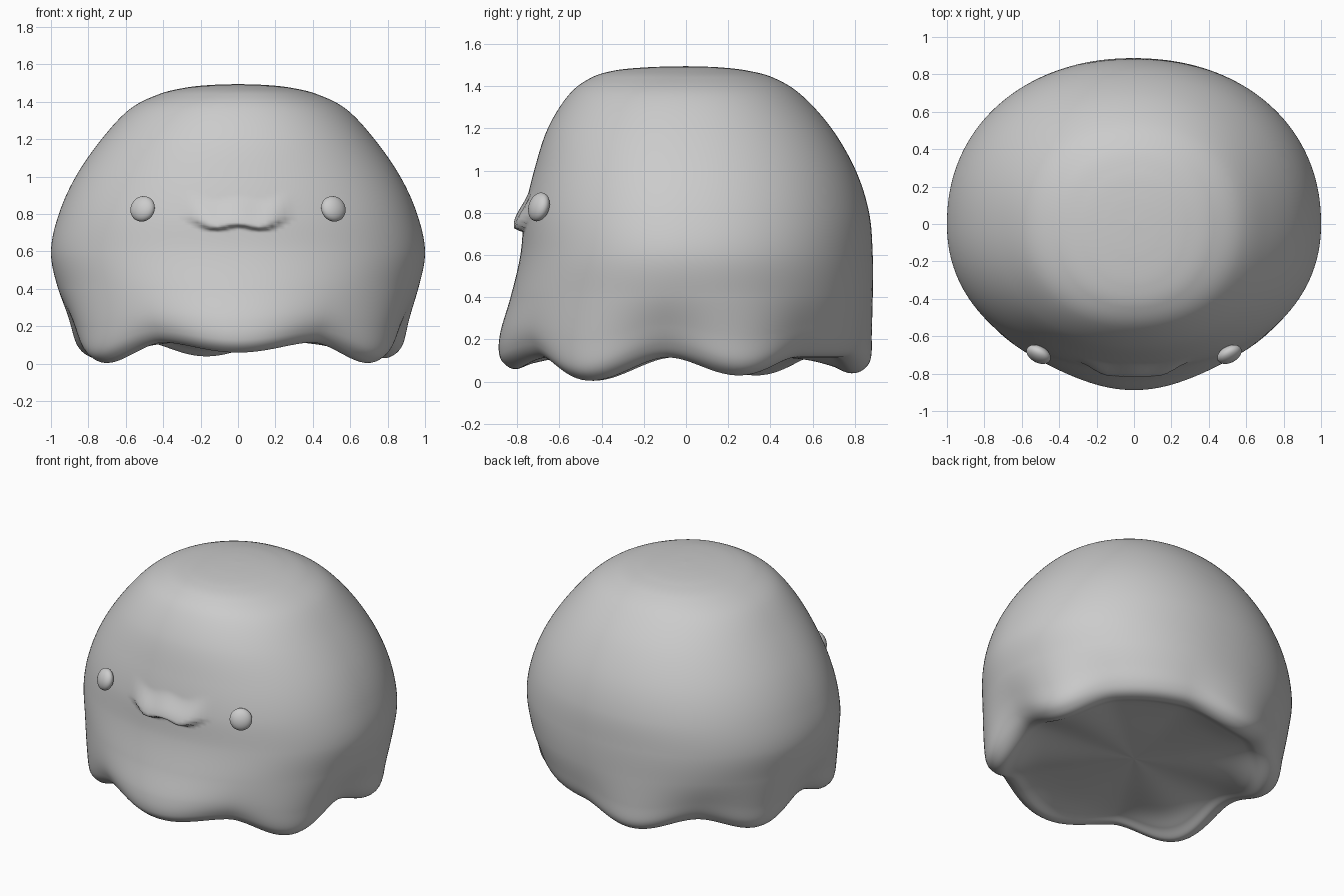
import bpy, bmesh
from math import sin, cos, pi, radians
from mathutils import Vector

if "Cube" in bpy.data.objects:
    bpy.data.objects.remove(bpy.data.objects["Cube"])

SEG, STEPS, POW = 168, 22, 2.13

# Body rows: height, side half-width, front depth, back depth, skirt weight
ROWS = [
    (1.495, 0, 0, 0, 0), (1.49, .15, .18, .15, 0), (1.475, .285, .335, .285, 0),
    (1.44, .425, .45, .415, 0), (1.36, .58, .555, .545, 0), (1.20, .73, .655, .69, 0),
    (1.00, .868, .72, .805, 0), (.80, .958, .765, .868, 0), (.60, 1.0, .785, .885, 0),
    (.40, .97, .83, .887, .10), (.20, .93, .88, .887, .55), (.07, .905, .885, .885, .95),
    (.015, .86, .85, .85, 1), (0, .80, .80, .79, 1), (.04, .72, .72, .71, .8),
    (.09, .58, .57, .56, .4), (.12, .30, .30, .30, .1), (.13, 0, 0, 0, 0),
]
# Skirt lobes: angle, half-width in degrees, height of the lowest point
LOBES = [(-90, 33, .06), (-33, 27, .005), (18, 25, .03), (102, 28, .04), (156, 27, .03), (212, 28, .005)]
GAP = .115


def catmull(p0, p1, p2, p3, t):
    return [.5 * (2*b + (c - a)*t + (2*a - 5*b + 4*c - d)*t*t + (3*b - a - 3*c + d)*t**3)
            for a, b, c, d in zip(p0, p1, p2, p3)]


def smooth(t):
    t = max(0, min(1, t))
    return t * t * (3 - 2 * t)


def skirt(ang):
    """How much of a lobe there is at this angle, and its bottom height."""
    best, height = 0, GAP
    for a, width, h in LOBES:
        dist = abs((ang - a + 180) % 360 - 180)
        c = .5 + .5 * cos(pi * min(1, dist / width))
        if c > best:
            best, height = c, GAP + (h - GAP) * c
    return best, height


def lip(x, z):
    """Forward bulge of the upper lip above a wavy mouth line."""
    u = abs(x) / .25
    line = .748 - .012 * (1 - cos(2 * pi * min(u, 1.2))) + .035 * u**4
    fade = 1 - smooth((abs(x) - .14) / .16)
    t = z - line
    d = smooth(1 - t / .16) if t >= 0 else smooth(1 + t / .02)
    return .045 * d * fade


def point(row, ang):
    z, a, f, b, w = row
    c, s = cos(radians(ang)), sin(radians(ang))
    k = (abs(c)**POW + abs(s)**POW) ** (-1 / POW)
    lobe, bottom = skirt(ang)
    k *= 1 - .055 * w * (1 - lobe)
    x, y = a * c * k, (f if s < 0 else b) * s * k
    z += w * bottom
    if y < 0 and abs(x) < .35 and .65 < z < 1:
        y -= lip(x, z)
    return (x, y, z)


def finish(bm, name):
    bmesh.ops.recalc_face_normals(bm, faces=bm.faces)
    for face in bm.faces:
        face.smooth = True
    me = bpy.data.meshes.new(name)
    bm.to_mesh(me)
    bm.free()
    ob = bpy.data.objects.new(name, me)
    bpy.context.collection.objects.link(ob)
    return ob


# Body with wavy skirt and hollowed underside
dense = []
for i in range(len(ROWS) - 1):
    p = [ROWS[max(0, min(len(ROWS) - 1, i + j))] for j in (-1, 0, 1, 2)]
    dense += [catmull(*p, t / STEPS) for t in range(STEPS)]

bm = bmesh.new()
rings = [[bm.verts.new(point(row, -90 + 360 * k / SEG)) for k in range(SEG)] for row in dense[1:]]
for r0, r1 in zip(rings, rings[1:]):
    for k in range(SEG):
        n = (k + 1) % SEG
        bm.faces.new((r0[k], r1[k], r1[n], r0[n]))
for ring, z in ((rings[0], ROWS[0][0]), (rings[-1], ROWS[-1][0])):
    pole = bm.verts.new((0, 0, z))
    for k in range(SEG):
        bm.faces.new((pole, ring[k], ring[(k + 1) % SEG]))
finish(bm, "body")

# Eyes: flattened balls lying on the face
for side, name in ((-1, "left_eye"), (1, "right_eye")):
    bm = bmesh.new()
    bmesh.ops.create_uvsphere(bm, u_segments=32, v_segments=20, radius=.07)
    eye = finish(bm, name)
    eye.scale = (1, 1, .6)
    eye.location = (side * .51, -.697, .828)
    eye.rotation_euler = Vector((side * .45, -.85, .28)).to_track_quat('Z', 'Y').to_euler()
